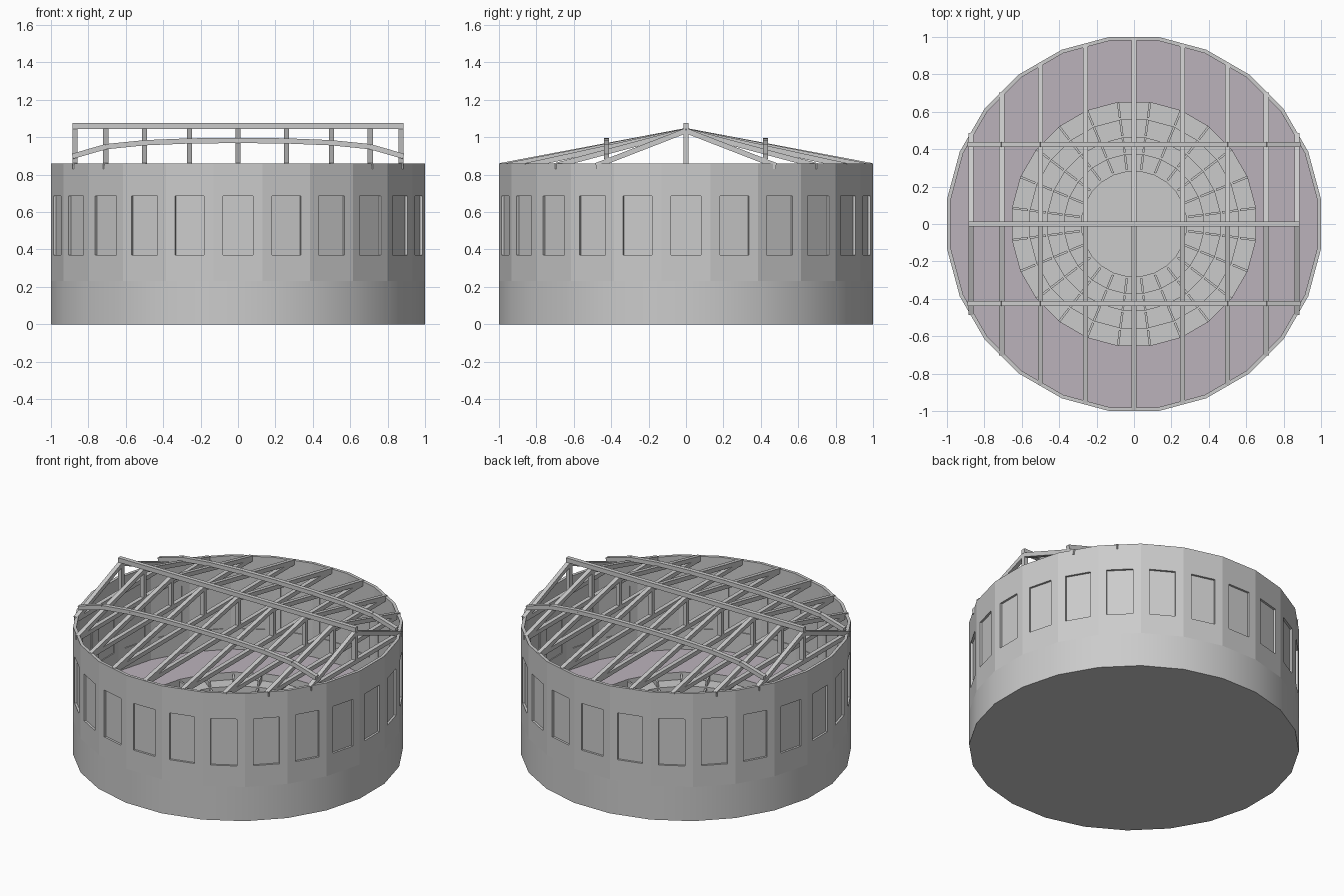
import bpy, bmesh, math
from mathutils import Vector

if "Cube" in bpy.data.objects:
    bpy.data.objects.remove(bpy.data.objects["Cube"])

N = 24
STEP = 2 * math.pi / N
HALF = STEP / 2
K = 1 / math.cos(HALF)          # apothem to corner radius


def finish(name, bm, mat=None, merge=True):
    if merge:
        bmesh.ops.remove_doubles(bm, verts=bm.verts, dist=0.0005)
        bmesh.ops.recalc_face_normals(bm, faces=bm.faces)
    me = bpy.data.meshes.new(name)
    bm.to_mesh(me)
    bm.free()
    ob = bpy.data.objects.new(name, me)
    bpy.context.collection.objects.link(ob)
    if mat:
        me.materials.append(mat)
    return ob


def at(i, t, r, z):
    """Point on facet i: t along the facet, r outwards, z up."""
    a = i * STEP
    return Vector((r * math.cos(a) - t * math.sin(a), r * math.sin(a) + t * math.cos(a), z))


def quad(bm, pts):
    return bm.faces.new([bm.verts.new(p) for p in pts])


def beam(bm, p, q, w, h):
    """Rectangular timber from p to q, w wide and h deep."""
    p, q = Vector(p), Vector(q)
    d = (q - p).normalized()
    ref = Vector((0, 0, 1)) if abs(d.z) < 0.9 else Vector((0, 1, 0))
    s = d.cross(ref).normalized()
    u = s.cross(d)
    ends = [[bm.verts.new(e + s * a * w / 2 + u * b * h / 2)
             for a, b in ((-1, -1), (1, -1), (1, 1), (-1, 1))] for e in (p, q)]
    bm.faces.new(ends[0][::-1])
    bm.faces.new(ends[1])
    for j in range(4):
        k = (j + 1) % 4
        bm.faces.new((ends[0][j], ends[0][k], ends[1][k], ends[1][j]))
    bmesh.ops.recalc_face_normals(bm, faces=bm.faces)


def revolve(name, profile, mat=None, smooth=False):
    """24-sided sheet from a profile of (apothem, z)."""
    bm = bmesh.new()
    rings = [[bm.verts.new(at(i + 0.5, 0, r * K, z)) for i in range(N)] for r, z in profile]
    for a, b in zip(rings, rings[1:]):
        for i in range(N):
            f = bm.faces.new((a[i], a[(i + 1) % N], b[(i + 1) % N], b[i]))
            f.smooth = smooth
    return finish(name, bm, mat, merge=False)


# Round base: smooth side and closed underside
revolve("base_wall", [(1, 0), (1, 0.23)], smooth=True)
bm = bmesh.new()
quad(bm, [at(i + 0.5, 0, K, 0) for i in range(N)][::-1])
finish("base_underside", bm, merge=False)

# Upper wall: mitred facets with a window opening in each
RO, RI = 1.0, 0.98
Z = [0.23, 0.37, 0.685, 0.86]
WW = 0.08
bm = bmesh.new()
panes = bmesh.new()
for i in range(N):
    for r in (RO, RI):
        e = r * math.tan(HALF)
        T = [-e, -WW, WW, e]
        for a in range(3):
            for b in range(3):
                if (a, b) != (1, 1):
                    quad(bm, [at(i, T[a], r, Z[b]), at(i, T[a + 1], r, Z[b]),
                              at(i, T[a + 1], r, Z[b + 1]), at(i, T[a], r, Z[b + 1])])
    loop = [(-WW, Z[1]), (WW, Z[1]), (WW, Z[2]), (-WW, Z[2])]
    for (t0, z0), (t1, z1) in zip(loop, loop[1:] + loop[:1]):
        quad(bm, [at(i, t0, RO, z0), at(i, t1, RO, z1), at(i, t1, RI, z1), at(i, t0, RI, z0)])
    for z in (Z[0], Z[3]):
        T = [-WW, WW]
        for s, t in ((-math.tan(HALF), -WW), (-WW, WW), (WW, math.tan(HALF))):
            ti = s * RI if abs(s) > WW else s
            ui = t * RI if abs(t) > WW else t
            quad(bm, [at(i, s, RO, z), at(i, t, RO, z), at(i, ui, RI, z), at(i, ti, RI, z)])
    quad(panes, [at(i, t, 0.986, z) for t, z in loop])
finish("upper_wall", bm)
finish("window_panes", panes, merge=False)

# Tinted walkway floor around the pit
purple = bpy.data.materials.new("floor_tint")
purple.diffuse_color = (0.5, 0.45, 0.5, 1)
purple.use_nodes = True
purple.node_tree.nodes["Principled BSDF"].inputs["Base Color"].default_value = purple.diffuse_color
revolve("walkway_floor", [(RI, 0.23), (0.65, 0.23)], purple)

# Stepped seating going down to the central pit
radii = [0.65, 0.555, 0.46, 0.37, 0.28]
levels = [0.18, 0.135, 0.09, 0.045]
prof = [(0.65, 0.23)]
for k, z in enumerate(levels):
    prof += [(radii[k], z), (radii[k + 1], z)]
prof.append((0.28, 0))
revolve("seating_tiers", prof)

# Thin dividers between the seats
bm = bmesh.new()
for i in range(N):
    for k, z in enumerate(levels):
        beam(bm, at(i + 0.5, 0, radii[k] * K, z + 0.018),
             at(i + 0.5, 0, radii[k + 1] * K + 0.012, z + 0.018), 0.012, 0.036)
finish("seat_dividers", bm, merge=False)

# Roof trusses, one on each pair of opposite facets
XS = [s * math.sin(k * STEP) for k in range(1, 5) for s in (-1, 1)] + [0]
XS = sorted(math.copysign(0.872, x) if abs(x) > 0.8 else x for x in XS)
EAVE, PEAK, PY = 0.848, 1.035, 0.425
rafters, ties, posts = bmesh.new(), bmesh.new(), bmesh.new()
purlin_z = []
for x in XS:
    ye = math.sqrt(1 - x * x) - 0.008
    for s in (-1, 1):
        beam(rafters, (x, s * ye, EAVE), (x, 0, PEAK), 0.028, 0.028)
    beam(ties, (x, -ye, EAVE - 0.005), (x, ye, EAVE - 0.005), 0.028, 0.028)
    beam(posts, (x, 0, EAVE), (x, 0, PEAK), 0.028, 0.028)
    purlin_z.append(EAVE + (PEAK - EAVE) * (1 - PY / ye) + 0.028)
finish("rafters", rafters, merge=False)
finish("tie_beams", ties, merge=False)
finish("king_posts", posts, merge=False)

# Ridge beam and the two arched purlins
bm = bmesh.new()
beam(bm, (-0.885, 0, 1.06), (0.885, 0, 1.06), 0.028, 0.03)
finish("ridge_beam", bm, merge=False)
for side, name in ((-1, "front_purlin"), (1, "back_purlin")):
    bm = bmesh.new()
    xs = [-0.885] + XS[1:-1] + [0.885]
    for j in range(len(xs) - 1):
        beam(bm, (xs[j], side * PY, purlin_z[j]), (xs[j + 1], side * PY, purlin_z[j + 1]), 0.028, 0.028)
    finish(name, bm, merge=False)
